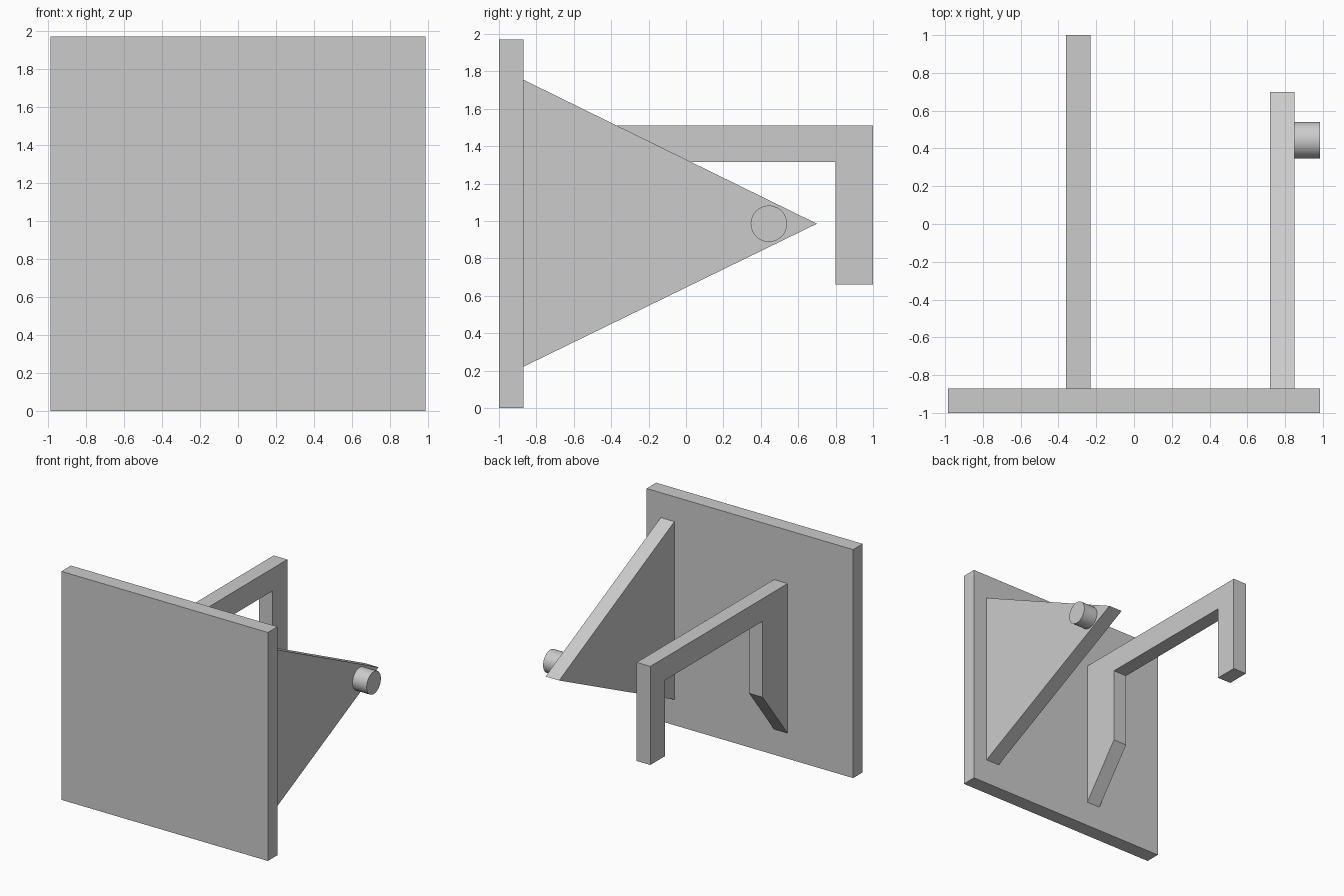
import bpy
import bmesh
import math
from mathutils import Matrix

cube = bpy.data.objects.get("Cube")
if cube:
    bpy.data.objects.remove(cube, do_unlink=True)

# Single plain grey
grey = bpy.data.materials.new("plain_grey")
grey.use_nodes = True
colour = (0.6, 0.6, 0.6, 1)
grey.diffuse_color = colour
grey.node_tree.nodes["Principled BSDF"].inputs["Base Color"].default_value = colour


def finish(name, bm):
    bmesh.ops.recalc_face_normals(bm, faces=bm.faces)
    mesh = bpy.data.meshes.new(name)
    bm.to_mesh(mesh)
    bm.free()
    mesh.materials.append(grey)
    obj = bpy.data.objects.new(name, mesh)
    bpy.context.collection.objects.link(obj)
    return obj


def extruded(name, x0, x1, profile):
    """Extrude a (y, z) side profile from x0 to x1."""
    bm = bmesh.new()
    face = bm.faces.new([bm.verts.new((x0, y, z)) for y, z in profile])
    result = bmesh.ops.extrude_face_region(bm, geom=[face], use_keep_orig=True)
    new_verts = [g for g in result["geom"] if isinstance(g, bmesh.types.BMVert)]
    bmesh.ops.translate(bm, verts=new_verts, vec=(x1 - x0, 0, 0))
    return finish(name, bm)


PLATE_BACK = -0.87

# Upright mounting plate
extruded("mounting_plate", -0.985, 0.985,
         [(-1, 0), (PLATE_BACK, 0), (PLATE_BACK, 1.97), (-1, 1.97)])

# Triangular bracket
extruded("triangular_bracket", 0.72, 0.85,
         [(PLATE_BACK, 0.22), (0.7, 0.985), (PLATE_BACK, 1.755)])

# Hooked arm with a slanted foot against the plate
extruded("hooked_arm", -0.36, -0.23,
         [(PLATE_BACK, 0.22), (-0.53, 0.66), (-0.53, 1.315), (0.8, 1.315),
          (0.8, 0.66), (1, 0.66), (1, 1.51), (PLATE_BACK, 1.51)])

# Round peg near the bracket tip
bm = bmesh.new()
bmesh.ops.create_cone(
    bm, cap_ends=True, segments=48, radius1=0.097, radius2=0.097, depth=0.135,
    matrix=Matrix.Translation((0.9175, 0.443, 0.985)) @ Matrix.Rotation(math.pi / 2, 4, "Y"))
peg = finish("peg", bm)
bpy.ops.object.select_all(action="DESELECT")
peg.select_set(True)
bpy.context.view_layer.objects.active = peg
bpy.ops.object.shade_smooth_by_angle(angle=math.radians(30))
